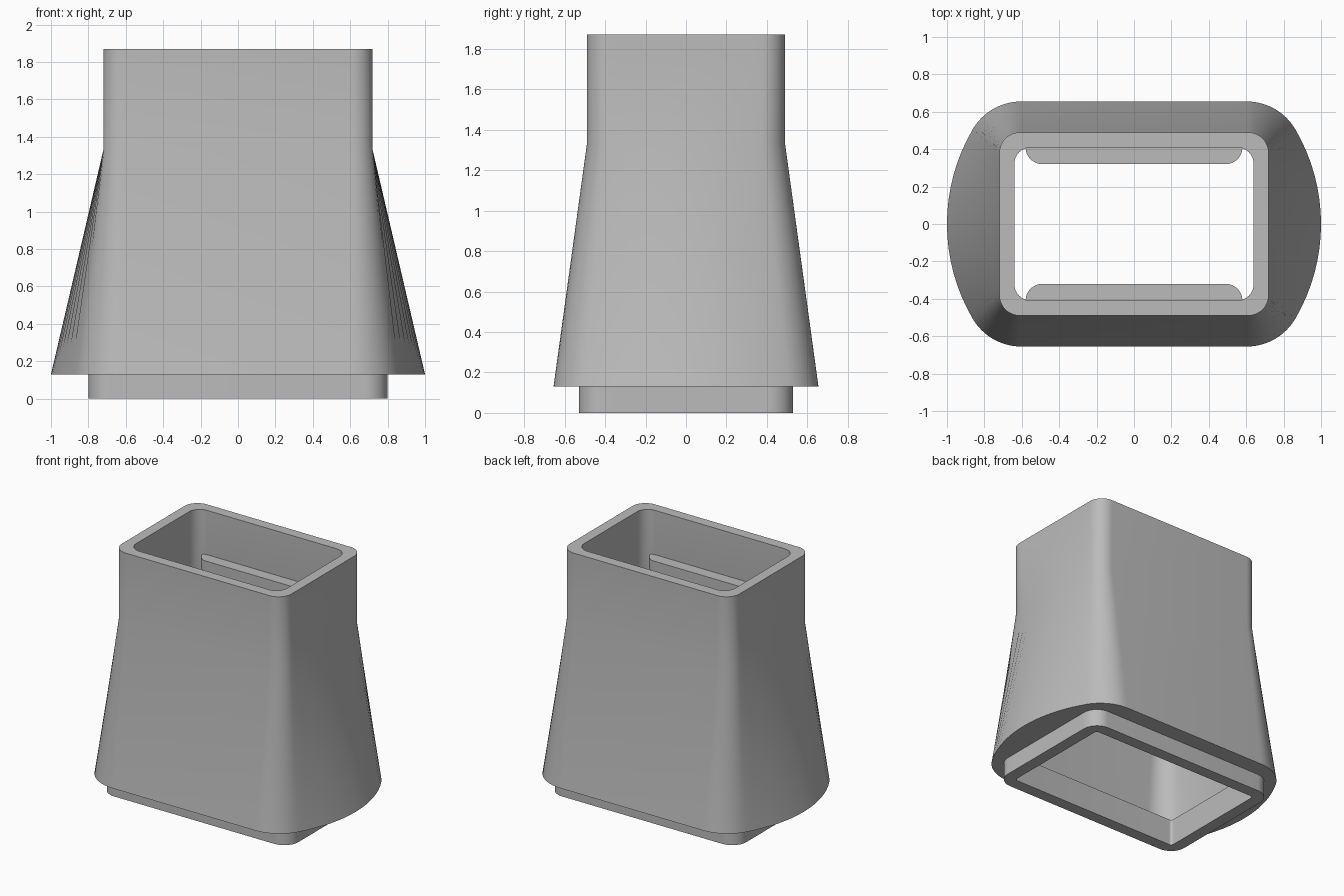
import bpy
import bmesh
from math import sin, cos, pi, sqrt, atan2

cube = bpy.data.objects.get("Cube")
if cube:
    bpy.data.objects.remove(cube, do_unlink=True)

grey = bpy.data.materials.new("plain grey")
grey.use_nodes = True
tone = (0.5, 0.5, 0.5, 1)
grey.diffuse_color = tone
grey.node_tree.nodes["Principled BSDF"].inputs["Base Color"].default_value = tone

CORNER = 12   # segments per rounded corner
SIDE = 16     # segments across each end


def outline(corner, side):
    """Full ring from the +x, +y corner arc and the +x end, mirrored around."""
    half = side + corner
    return half + [(-x, -y) for x, y in half]


def arc(cx, cy, r, start, end, n):
    return [(cx + r * cos(start + (end - start) * i / n),
             cy + r * sin(start + (end - start) * i / n)) for i in range(n + 1)]


def ring(corner, side):
    lower = [(x, -y) for x, y in reversed(corner)]
    return outline(corner, lower + side)


def rounded_box(w, d, r):
    corner = arc(w - r, d - r, r, 0, pi / 2, CORNER)
    side = [(w, (d - r) * (2 * i / SIDE - 1)) for i in range(1, SIDE)]
    return ring(corner, side)


def bowed_box(w, d, r):
    """Flat front and back, ends bowed on a circle of radius w."""
    cy = d - r
    cx = sqrt((w - r) ** 2 - cy ** 2)
    a = atan2(cy, cx)
    corner = arc(cx, cy, r, a, pi / 2, CORNER)
    side = arc(0, 0, w, -a, a, SIDE)[1:-1]
    return ring(corner, side)


def finish(bm, name):
    bmesh.ops.recalc_face_normals(bm, faces=bm.faces)
    mesh = bpy.data.meshes.new(name)
    bm.to_mesh(mesh)
    bm.free()
    mesh.materials.append(grey)
    obj = bpy.data.objects.new(name, mesh)
    bpy.context.collection.objects.link(obj)
    bpy.ops.object.select_all(action='DESELECT')
    obj.select_set(True)
    bpy.context.view_layer.objects.active = obj
    bpy.ops.object.shade_smooth_by_angle(angle=pi / 6)
    return obj


# Hollow body: outside going up, then the cavity going down
collar_out = rounded_box(0.8, 0.53, 0.12)
collar_in = rounded_box(0.71, 0.44, 0.02)
neck_out = rounded_box(0.72, 0.49, 0.11)
neck_in = rounded_box(0.64, 0.41, 0.09)
levels = [
    (collar_out, 0), (collar_out, 0.13),
    (bowed_box(1.0, 0.655, 0.3), 0.13),
    (neck_out, 1.33), (neck_out, 1.87),
    (neck_in, 1.87), (neck_in, 1.33),
    (bowed_box(0.91, 0.57, 0.22), 0.2),
    (collar_in, 0.2), (collar_in, 0),
]
bm = bmesh.new()
rings = [[bm.verts.new((x, y, z)) for x, y in pts] for pts, z in levels]
for k, low in enumerate(rings):
    high = rings[(k + 1) % len(rings)]
    for i in range(len(low)):
        j = (i + 1) % len(low)
        bm.faces.new((low[i], low[j], high[j], high[i]))
finish(bm, "hollow_body")

# Stop ribs inside the neck, front and back
for name, s in (("front_inner_rib", -1), ("back_inner_rib", 1)):
    bm = bmesh.new()
    quarter = arc(0.49, -0.41, 0.09, 0, pi / 2, 8)
    pts = [(0.58, -0.44)] + quarter
    pts += [(-x, y) for x, y in reversed(pts)]
    face = bm.faces.new([bm.verts.new((x, -s * y, 1.45)) for x, y in pts])
    top = bmesh.ops.extrude_face_region(bm, geom=[face])["geom"]
    bmesh.ops.translate(bm, vec=(0, 0, 0.08),
                        verts=[v for v in top if isinstance(v, bmesh.types.BMVert)])
    finish(bm, name)
